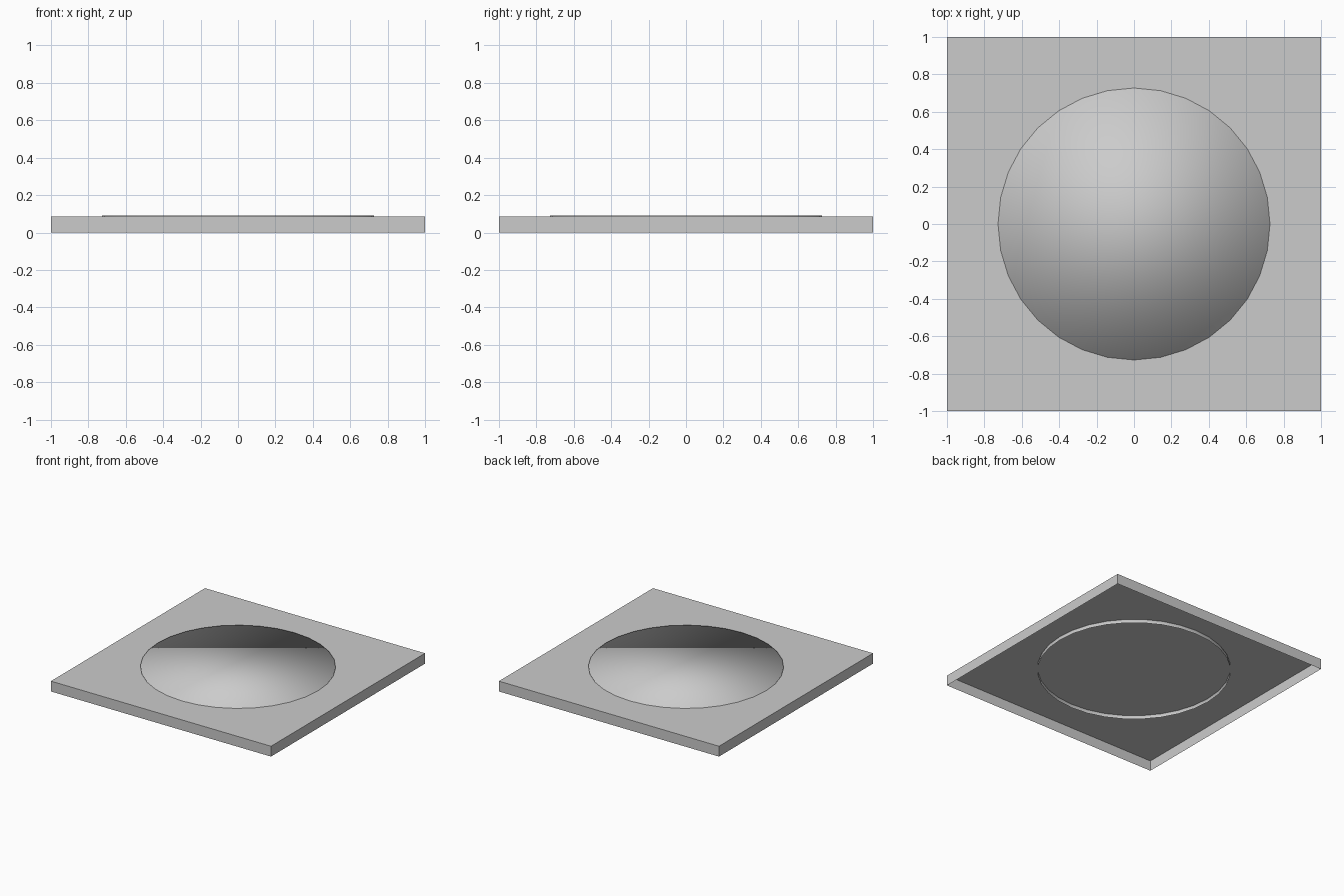
import bpy, bmesh
from math import pi

if "Cube" in bpy.data.objects:
    bpy.data.objects.remove(bpy.data.objects["Cube"])

TOP = 0.085                       # height of the plate surface
DISC_R, DISC_TOP, DISC_BOTTOM = 0.727, 0.092, 0.055


def open_cup(name, sides, radius, z0, z1, spin=0.0, smooth=False):
    """Thin prism with a top cap and walls, open underneath."""
    bm = bmesh.new()
    bmesh.ops.create_cone(bm, cap_ends=True, segments=sides,
                          radius1=radius, radius2=radius, depth=z1 - z0)
    bm.normal_update()
    under = [f for f in bm.faces if f.normal.z < -0.9]
    bmesh.ops.delete(bm, geom=under, context='FACES_ONLY')
    for f in bm.faces:
        f.smooth = smooth
    mesh = bpy.data.meshes.new(name)
    bm.to_mesh(mesh)
    bm.free()
    obj = bpy.data.objects.new(name, mesh)
    obj.location.z = (z0 + z1) / 2
    obj.rotation_euler.z = spin
    bpy.context.collection.objects.link(obj)
    return obj


# Square plate: flat top with four side walls
open_cup("square_plate", 4, 2 ** 0.5, 0, TOP, spin=pi / 4)

# Round pad set into the plate, rim softly shaded
open_cup("round_pad", 32, DISC_R, DISC_BOTTOM, DISC_TOP, smooth=True)
